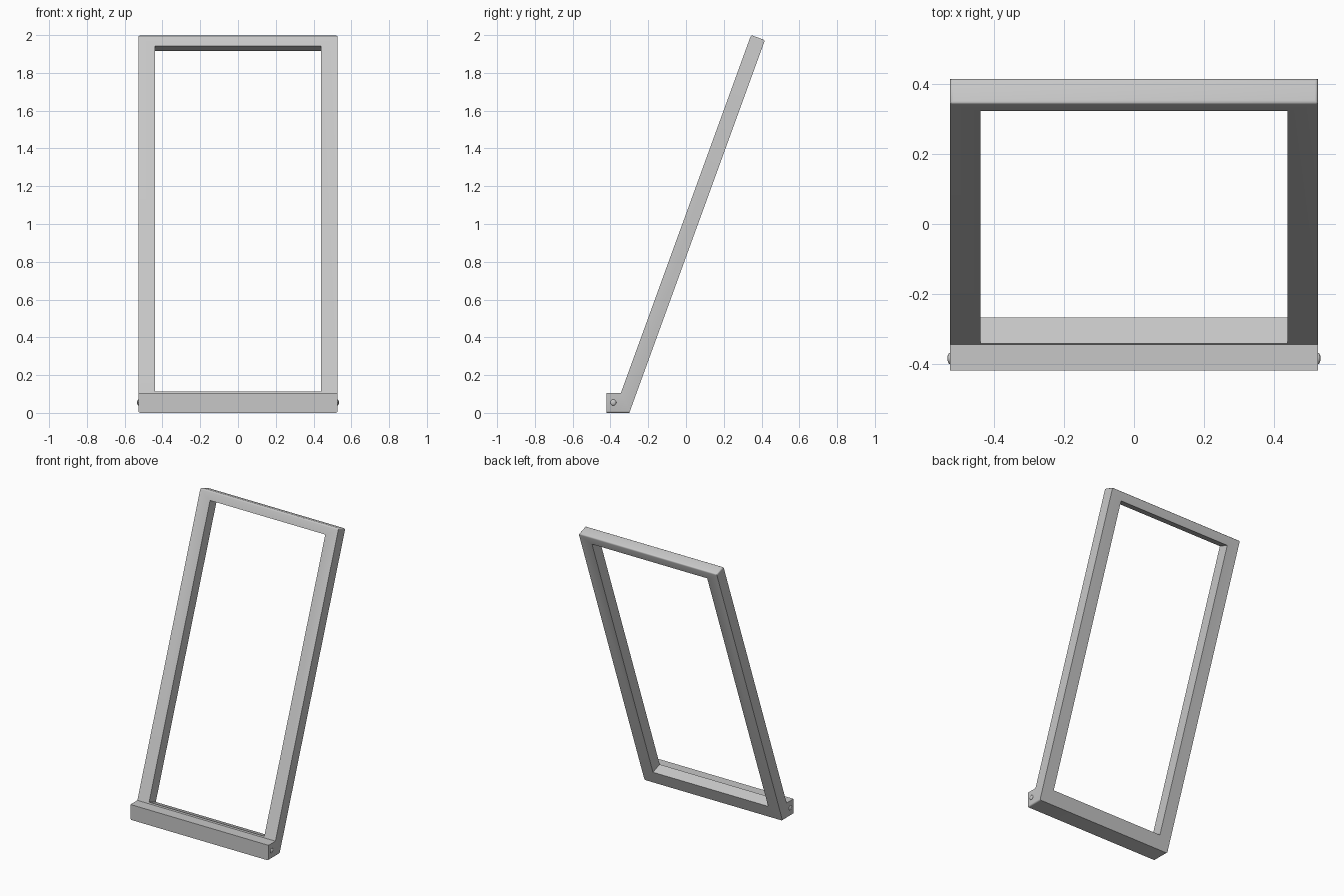
import bpy
import bmesh
from math import radians, pi
from mathutils import Vector, Matrix

cube = bpy.data.objects.get("Cube")
if cube:
    bpy.data.objects.remove(cube, do_unlink=True)

# One flat colour
grey = bpy.data.materials.new("light_grey")
grey.use_nodes = True
colour = (0.57, 0.57, 0.57, 1)
grey.diffuse_color = colour
grey.node_tree.nodes["Principled BSDF"].inputs["Base Color"].default_value = colour

HALF_WIDTH, HALF_OPENING = 0.527, 0.44
BAR_DEPTH = 0.078
LEDGE_TOP = 0.105
LEAN = Matrix.Rotation(radians(-20), 2)
ALONG = Vector((0.342, 0.940))     # up the leaning frame, in (y, z)
INWARD = Vector((0.940, -0.342))   # from front face to back face
START = Vector((-0.345, LEDGE_TOP))


def lean(distance, depth=0.0):
    """Point (y, z) on the leaning frame."""
    return START + ALONG * distance + INWARD * depth


def add_object(name, bm):
    mesh = bpy.data.meshes.new(name)
    bmesh.ops.recalc_face_normals(bm, faces=bm.faces)
    bm.to_mesh(mesh)
    bm.free()
    mesh.materials.append(grey)
    obj = bpy.data.objects.new(name, mesh)
    bpy.context.collection.objects.link(obj)
    return obj


def prism(profile, half):
    """Extrude a (y, z) profile symmetrically along x."""
    bm = bmesh.new()
    face = bm.faces.new([bm.verts.new((-half, y, z)) for y, z in profile])
    new = bmesh.ops.extrude_face_region(bm, geom=[face])["geom"]
    verts = [g for g in new if isinstance(g, bmesh.types.BMVert)]
    bmesh.ops.translate(bm, verts=verts, vec=(2 * half, 0, 0))
    return bm


# Leaning frame and bottom ledge as one side profile
LENGTH = 2.016
top_back = lean(LENGTH, BAR_DEPTH)
foot_y = top_back.x - top_back.y * ALONG.x / ALONG.y
bm = prism([(-0.42, 0), (-0.42, LEDGE_TOP), START, lean(LENGTH),
            top_back, (foot_y, 0)], HALF_WIDTH)

# Soften the top end and the two lower side edges
soft = []
for e in bm.edges:
    a, b = (v.co for v in e.verts)
    at_top = min(a.z, b.z) > 1.9
    low_side = max(a.z, b.z) < 0.01 and abs(a.x - b.x) < 0.01
    if at_top or low_side:
        soft.append(e)
bmesh.ops.bevel(bm, geom=soft, offset=0.01, segments=3, profile=0.5, affect='EDGES')
frame = add_object("leaning_frame", bm)

# Rectangular opening, square to the lean
low, high = 0.01, 1.955
cutter = add_object("opening_cutter", prism(
    [lean(low, -0.1), lean(high, -0.1), lean(high, 0.2), lean(low, 0.2)], HALF_OPENING))
cutter.hide_render = True
cut = frame.modifiers.new("opening", 'BOOLEAN')
cut.operation = 'DIFFERENCE'
cut.solver = 'EXACT'
cut.object = cutter
bpy.context.view_layer.objects.active = frame
bpy.ops.object.modifier_apply(modifier=cut.name)
bpy.data.objects.remove(cutter, do_unlink=True)

# Domed screw heads at the ledge ends
parts = [frame]
for side, sign in (("left", 1), ("right", -1)):
    bm = bmesh.new()
    bmesh.ops.create_uvsphere(bm, u_segments=20, v_segments=12, radius=0.016)
    bmesh.ops.rotate(bm, verts=bm.verts, matrix=Matrix.Rotation(pi / 2, 3, 'Y'))
    bmesh.ops.scale(bm, verts=bm.verts, vec=(0.45, 1, 1))
    bmesh.ops.translate(bm, verts=bm.verts, vec=(sign * HALF_WIDTH, -0.385, 0.055))
    parts.append(add_object(side + "_screw_head", bm))

# Smooth shading with sharp corners kept
bpy.ops.object.select_all(action='DESELECT')
for obj in parts:
    obj.select_set(True)
bpy.context.view_layer.objects.active = frame
bpy.ops.object.shade_smooth_by_angle(angle=radians(35))
